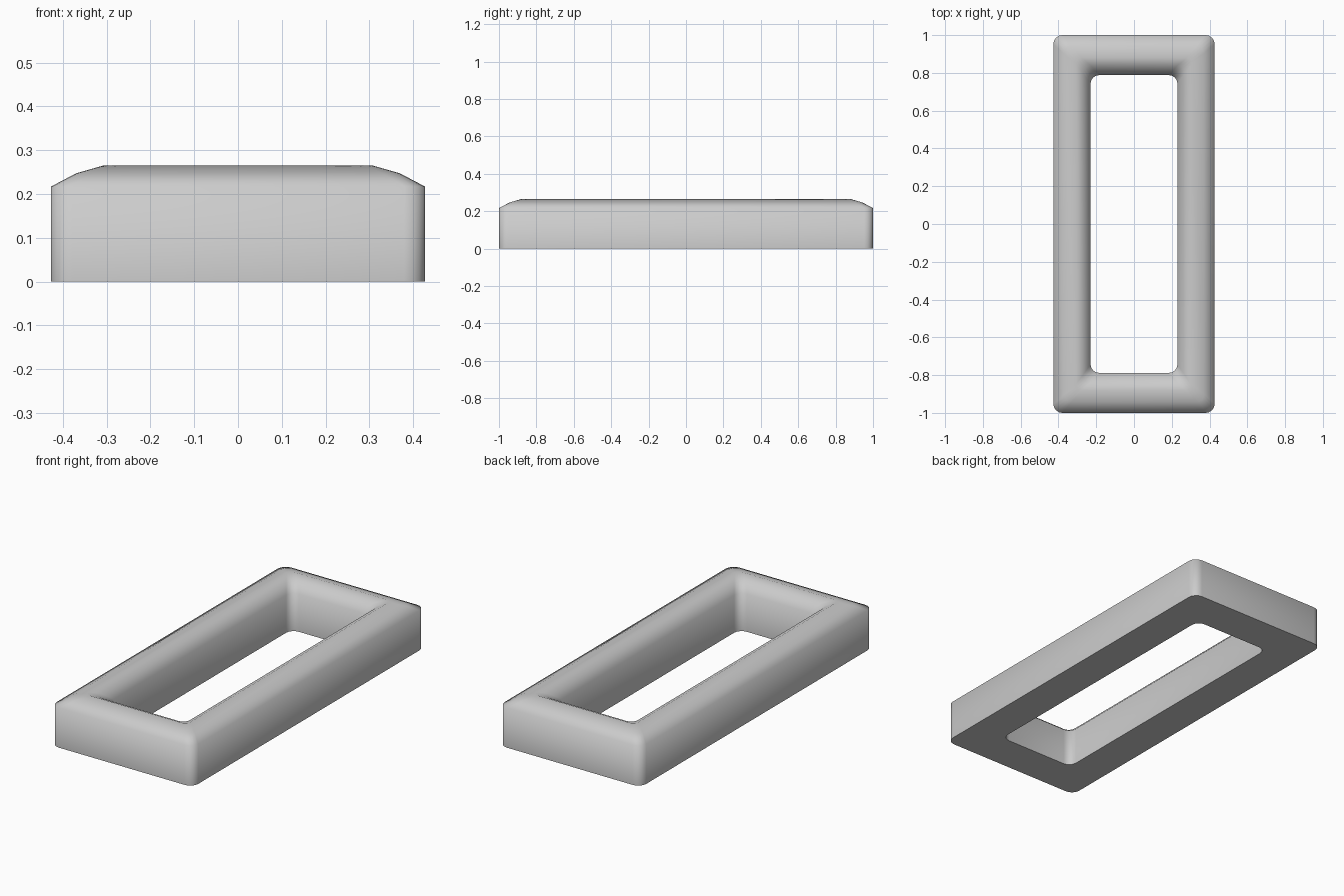
import bpy, bmesh, math

if "Cube" in bpy.data.objects:
    bpy.data.objects.remove(bpy.data.objects["Cube"])

SEG = 4  # segments per rounded corner


def ring(bm, hx, hy, r, z):
    """Rounded rectangle loop of vertices."""
    verts = []
    for i, (sx, sy) in enumerate([(1, 1), (-1, 1), (-1, -1), (1, -1)]):
        for k in range(SEG + 1):
            a = math.pi / 2 * (i + k / SEG)
            verts.append(bm.verts.new((sx * (hx - r) + r * math.cos(a),
                                       sy * (hy - r) + r * math.sin(a), z)))
    return verts


# cross-section: half width, half length, corner radius, height
profile = [
    (0.427, 1.00, 0.048, 0.0),
    (0.427, 1.00, 0.048, 0.217),
    (0.370, 0.942, 0.040, 0.247),
    (0.307, 0.880, 0.030, 0.265),
    (0.270, 0.840, 0.040, 0.247),
    (0.230, 0.788, 0.045, 0.205),
    (0.230, 0.788, 0.045, 0.0),
]

# rectangular frame: sweep the closed section around the opening
bm = bmesh.new()
rings = [ring(bm, *p) for p in profile]
for a, b in zip(rings, rings[1:] + rings[:1]):
    n = len(a)
    for i in range(n):
        j = (i + 1) % n
        bm.faces.new((a[i], a[j], b[j], b[i]))
bmesh.ops.recalc_face_normals(bm, faces=bm.faces)
mesh = bpy.data.meshes.new("frame")
bm.to_mesh(mesh)
bm.free()
frame = bpy.data.objects.new("frame", mesh)
bpy.context.collection.objects.link(frame)

# smooth sides, crisp bottom edge
bpy.context.view_layer.objects.active = frame
frame.select_set(True)
bpy.ops.object.shade_smooth_by_angle(angle=math.radians(70))
